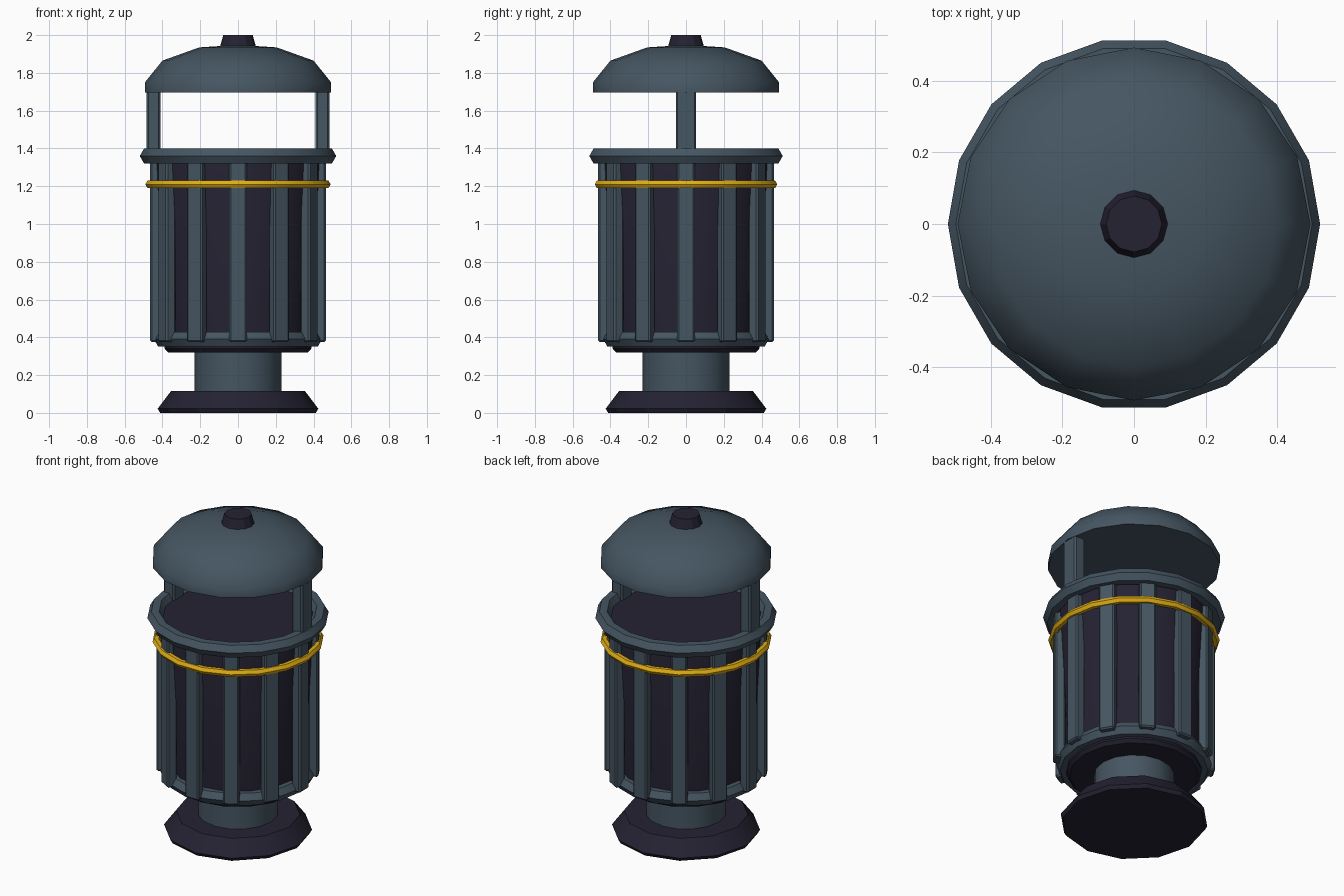
import bpy
from math import cos, sin, pi, radians

cube = bpy.data.objects.get("Cube")
if cube:
    bpy.data.objects.remove(cube, do_unlink=True)


def material(name, rgb):
    m = bpy.data.materials.new(name)
    m.use_nodes = True
    m.diffuse_color = (*rgb, 1)
    bsdf = m.node_tree.nodes["Principled BSDF"]
    bsdf.inputs["Base Color"].default_value = (*rgb, 1)
    bsdf.inputs["Roughness"].default_value = 0.6
    return m


SLATE = material("slate_blue_paint", (0.06, 0.092, 0.122))
DARK = material("dark_plum_metal", (0.018, 0.016, 0.032))
YELLOW = material("yellow_band", (0.75, 0.42, 0.008))


def smooth(obj, angle):
    bpy.ops.object.select_all(action="DESELECT")
    obj.select_set(True)
    bpy.context.view_layer.objects.active = obj
    bpy.ops.object.shade_smooth_by_angle(angle=radians(angle))


def turned(name, profile, sides, mat, angle=32):
    """Closed solid turned around z from (radius, height) points, bottom to top."""
    verts = [(r * cos(2 * pi * i / sides), r * sin(2 * pi * i / sides), z)
             for r, z in profile for i in range(sides)]
    faces = [(k * sides + i, k * sides + (i + 1) % sides,
              (k + 1) * sides + (i + 1) % sides, (k + 1) * sides + i)
             for k in range(len(profile) - 1) for i in range(sides)]
    last = (len(profile) - 1) * sides
    faces += [tuple(reversed(range(sides))), tuple(range(last, last + sides))]
    mesh = bpy.data.meshes.new(name)
    mesh.from_pydata(verts, [], faces)
    mesh.materials.append(mat)
    obj = bpy.data.objects.new(name, mesh)
    bpy.context.collection.objects.link(obj)
    smooth(obj, angle)
    return obj


def ring(name, major, minor, z, mat):
    bpy.ops.mesh.primitive_torus_add(major_radius=major, minor_radius=minor,
                                     major_segments=18, minor_segments=6,
                                     location=(0, 0, z))
    obj = bpy.context.object
    obj.name = name
    obj.data.materials.append(mat)
    smooth(obj, 32)


def bar(name, radius, angle, size, z, mat, bevel):
    """Upright bevelled bar standing at a given angle around the axis."""
    bpy.ops.mesh.primitive_cube_add(
        size=1, location=(radius * cos(angle), radius * sin(angle), z),
        rotation=(0, 0, angle))
    obj = bpy.context.object
    obj.name = name
    obj.scale = size
    bpy.ops.object.transform_apply(location=False, rotation=False, scale=True)
    obj.data.materials.append(mat)
    mod = obj.modifiers.new("soft_edges", "BEVEL")
    mod.width = bevel
    mod.segments = 1


# Foot and stem
turned("foot", [(0.412, 0), (0.425, 0.022), (0.355, 0.115)], 12, DARK, 25)
turned("stem", [(0.23, 0.1), (0.23, 0.335)], 16, SLATE)

# Tapered bin body
turned("bin_body", [(0.37, 0.32), (0.388, 0.34), (0.44, 1.34), (0.435, 1.36)],
       16, DARK)

# Vertical slats around the body
for i in range(12):
    bar(f"slat_{i + 1}", 0.435, i * pi / 6, (0.06, 0.094, 0.96), 0.855, SLATE, 0.009)

# Rings around the body
ring("bottom_ring", 0.40, 0.045, 0.39, SLATE)
ring("rim", 0.475, 0.045, 1.36, SLATE)
ring("yellow_ring", 0.467, 0.0235, 1.21, YELLOW)

# Posts holding the lid
for side, angle in (("left", 0), ("right", pi)):
    bar(f"{side}_post", 0.447, angle, (0.074, 0.108, 0.42), 1.55, SLATE, 0.01)

# Domed lid and knob
turned("lid", [(0.493, 1.695), (0.493, 1.75), (0.4, 1.865), (0.205, 1.935),
               (0.05, 1.945)], 16, SLATE, 40)
turned("knob", [(0.096, 1.935), (0.078, 2.0)], 12, DARK, 25)
